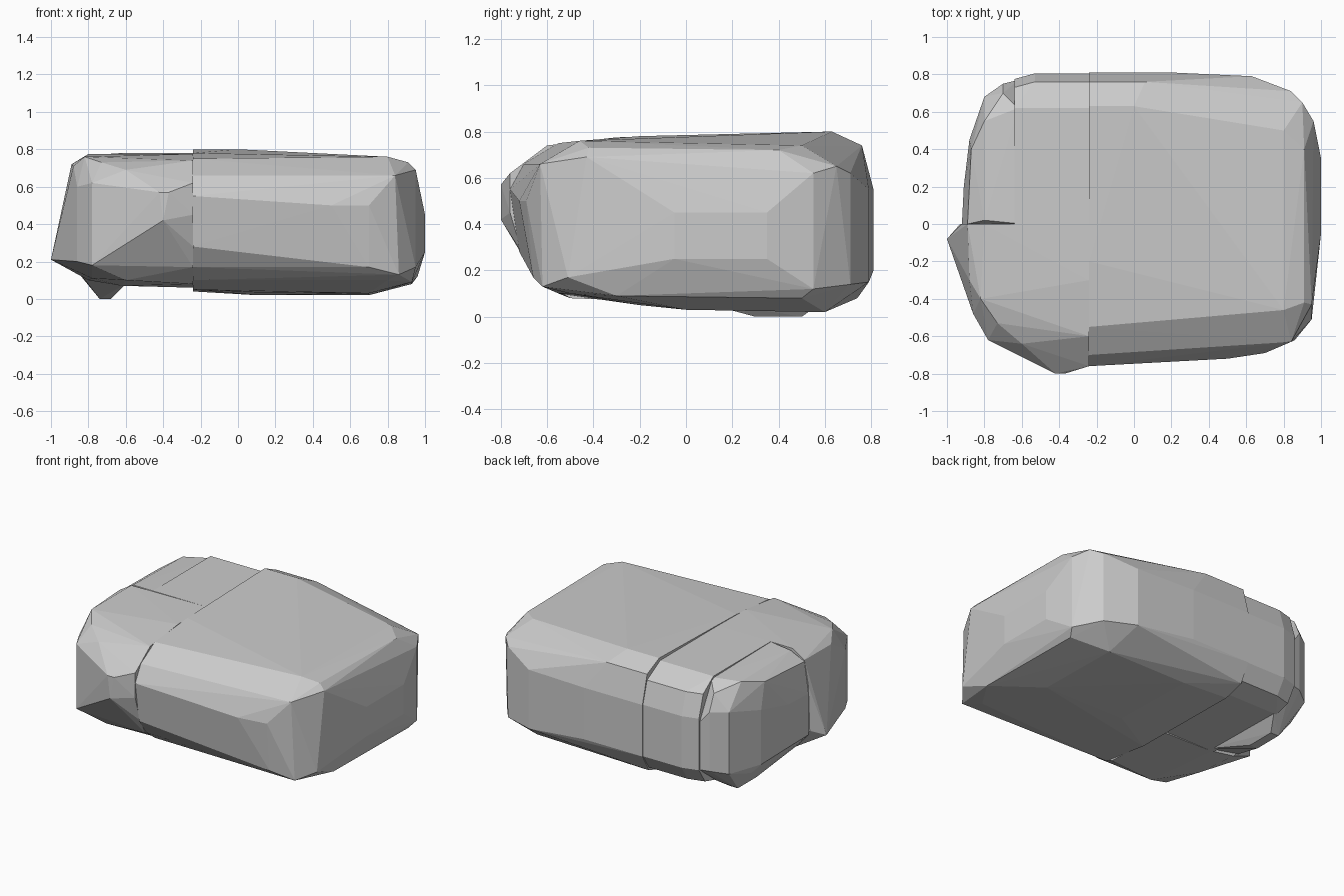
import bpy, bmesh


def hull(name, points):
    """Flat-shaded convex chunk of rock around a few control points."""
    bm = bmesh.new()
    for p in points:
        bm.verts.new(p)
    res = bmesh.ops.convex_hull(bm, input=bm.verts[:])
    junk = {g for g in res["geom_interior"] + res["geom_unused"]
            if isinstance(g, bmesh.types.BMVert)}
    bmesh.ops.delete(bm, geom=list(junk), context='VERTS')
    bmesh.ops.recalc_face_normals(bm, faces=bm.faces[:])
    mesh = bpy.data.meshes.new(name)
    bm.to_mesh(mesh)
    bm.free()
    obj = bpy.data.objects.new(name, mesh)
    bpy.context.collection.objects.link(obj)
    return obj


def section(x, profile):
    """Place a (y, z) profile at one x position."""
    return [(x, y, z) for y, z in profile]


SPLIT = -0.24

# Large right-hand chunk, closed by a flat split face
split_face = section(SPLIT, [
    (-.76, .55), (-.72, .28), (-.64, .17), (-.55, .10), (-.2, .05), (.6, .04),
    (.74, .08), (.81, .2), (.81, .55), (.76, .74), (.63, .8), (-.2, .78),
    (-.55, .75), (-.70, .66)])
back_edge = [(0, .63, .8), (.06, .76, .74), (.2, .81, .55), (.2, .81, .2),
             (.63, .79, .55), (.63, .79, .15), (.84, .71, .62), (.84, .71, .14),
             (.90, .65, .65)]
right_end = [(1, .35, .45), (1, .35, .25), (1, -.05, .45), (1, -.05, .25),
             (.96, .55, .62), (.96, .55, .12), (.95, -.43, .69), (.95, -.51, .17),
             (.91, -.42, .73), (.91, .4, .72), (.8, -.46, .76), (.8, .5, .74)]
front_edge = [(.84, -.63, .66), (.86, -.62, .13), (.7, -.69, .5),
              (.7, -.66, .17), (.5, -.72, .5), (0, -.66, .2)]
underside = [(.7, .6, .02), (.1, .6, .02), (.7, 0, .03), (.1, 0, .035),
             (.93, -.3, .09), (.93, .5, .08), (.8, -.5, .1)]
hull("main_rock", split_face + back_edge + right_end + front_edge + underside)

# Front left chunk with the bulging nose and the side spur
nose = [(-.42, -.8, .57), (-.37, -.8, .57), (-.4, -.8, .42)]
inner = section(SPLIT, [(-.76, .62), (-.76, .45), (-.71, .28), (-.65, .17),
                        (-.5, .08), (0, .06), (-.6, .74), (-.3, .775), (0, .78)])
side = [(-.78, -.62, .62), (-.78, -.62, .18), (-.86, -.48, .6), (-.86, -.48, .2),
        (-.92, 0, .55), (-1, -.08, .21), (-.93, 0, .25)]
crown = [(-.82, -.4, .76), (-.88, -.3, .71), (-.89, 0, .72), (-.8, 0, .775),
         (-.73, -.53, .73), (-.6, -.64, .69)]
base = [(-.78, -.3, .11), (-.62, 0, .07), (-.8, 0, .1), (-.6, -.55, .1)]
hull("front_left_rock", nose + inner + side + crown + base)

# Back left chunk, between the split and the corner
back_profile = [(0, .07), (.6, .07), (.74, .1), (.805, .2), (.805, .55),
                (.76, .70), (.62, .78), (0, .78)]
hull("back_left_rock", section(SPLIT, back_profile)
     + section(-.53, back_profile)
     + section(-.64, [(y - .03 if y > .7 else y, z) for y, z in back_profile]))

# Back left corner chunk with the small foot underneath
foot = [(-.74, .3, 0), (-.68, .3, 0), (-.74, .5, 0), (-.68, .5, 0)]
outer = [(-.92, 0, .5), (-.92, 0, .22), (-.91, .2, .5), (-.91, .2, .21),
         (-.88, .45, .55), (-.88, .45, .18), (-.8, .68, .6), (-.8, .68, .18),
         (-.7, .75, .6), (-.7, .75, .2), (-.62, .77, .5), (-.62, .77, .2)]
top = [(-.89, 0, .71), (-.87, .4, .72), (-.8, .02, .77), (-.8, .55, .76),
       (-.62, .62, .77), (-.6, 0, .78), (-.7, .7, .71)]
low = [(-.84, 0, .13), (-.84, .5, .13), (-.6, 0, .08), (-.62, .6, .07)]
hull("corner_rock", foot + outer + top + low)
